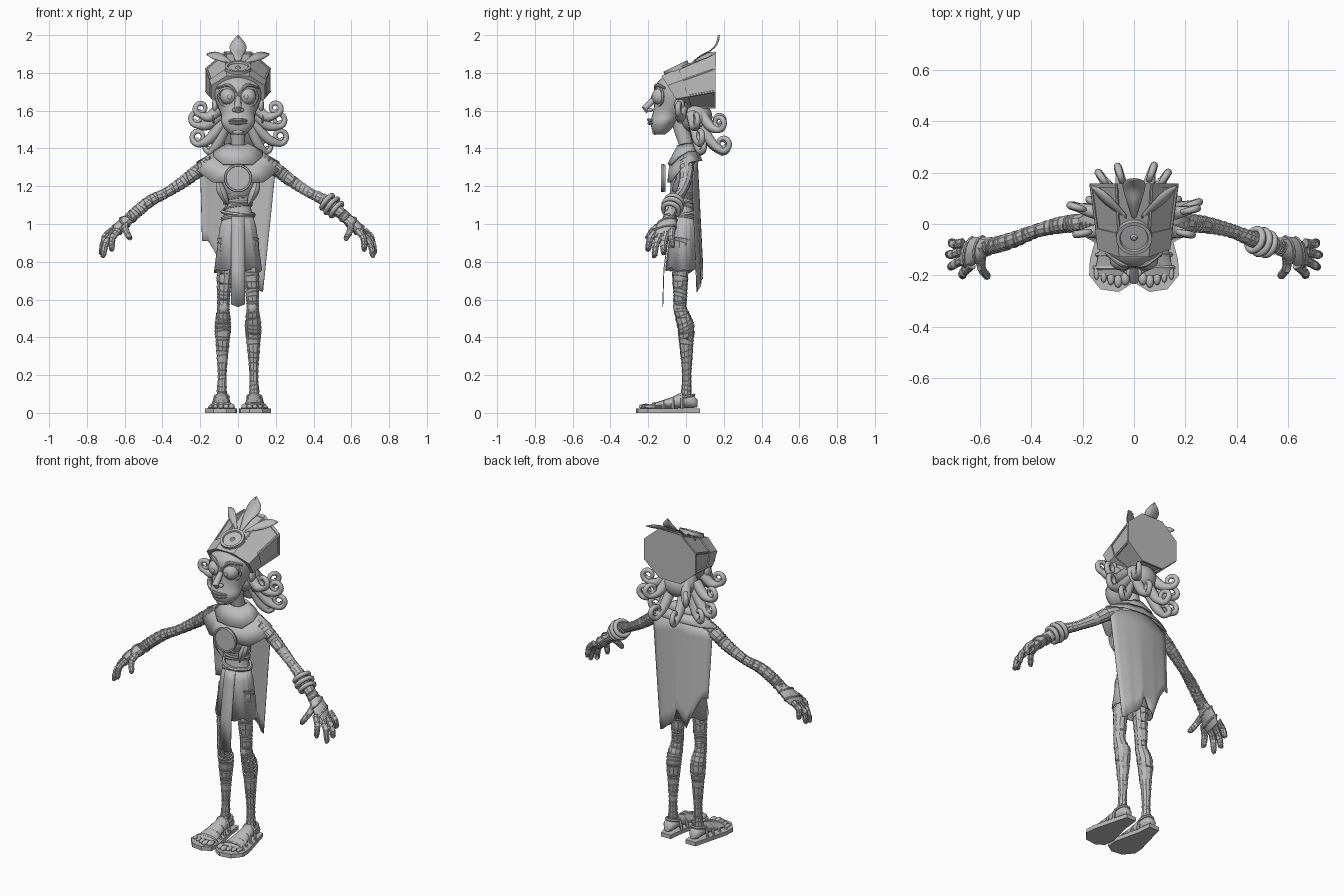
import bpy, bmesh, math, random
from mathutils import Vector as V

random.seed(4)
if "Cube" in bpy.data.objects:
    bpy.data.objects.remove(bpy.data.objects["Cube"])

grey = bpy.data.materials.new("clay_grey")
grey.use_nodes = True
grey.diffuse_color = (0.5, 0.5, 0.5, 1)
grey.node_tree.nodes["Principled BSDF"].inputs["Base Color"].default_value = (0.5, 0.5, 0.5, 1)


def finish(name, bm, angle=35, thick=0):
    bmesh.ops.recalc_face_normals(bm, faces=bm.faces)
    me = bpy.data.meshes.new(name)
    bm.to_mesh(me)
    bm.free()
    me.materials.append(grey)
    me.shade_smooth()
    me.set_sharp_from_angle(angle=math.radians(angle))
    ob = bpy.data.objects.new(name, me)
    bpy.context.scene.collection.objects.link(ob)
    if thick:
        mod = ob.modifiers.new("thickness", "SOLIDIFY")
        mod.thickness, mod.offset = thick, 0


def loft(name, rings, closed=True, cap=True, angle=35, thick=0):
    bm = bmesh.new()
    rows = [[bm.verts.new(p) for p in r] for r in rings]
    n = len(rows[0])
    for a, b in zip(rows, rows[1:]):
        for i in range(n if closed else n - 1):
            j = (i + 1) % n
            bm.faces.new((a[i], a[j], b[j], b[i]))
    if closed and cap:
        bm.faces.new(rows[0])
        bm.faces.new(rows[-1])
    finish(name, bm, angle, thick)


def oval(c, a, b, n=12, turn=0):
    ang = [math.tau * (i + turn) / n for i in range(n)]
    return [V(c) + V(a) * math.cos(t) + V(b) * math.sin(t) for t in ang]


def stack(name, rows, n=14, **kw):
    """Horizontal ovals: (z, half width, half depth, centre y)."""
    loft(name, [oval((0, y, z), (rx, 0, 0), (0, ry, 0), n) for z, rx, ry, y in rows], **kw)


def spline(pts, k):
    """Catmull-Rom through tuples of any length."""
    p = [pts[0]] + list(pts) + [pts[-1]]
    out = []
    for i in range(1, len(p) - 2):
        for t in (j / k for j in range(k)):
            out.append(tuple(0.5 * (2 * b + (c - a) * t + (2 * a - 5 * b + 4 * c - d) * t * t
                       + (3 * b - a - 3 * c + d) * t ** 3)
                       for a, b, c, d in zip(*p[i - 1:i + 3])))
    return out + [tuple(pts[-1])]


def tube(name, pts, n=8, wrap=0, angle=40):
    """Tube through (x, y, z, radius); wrap adds stepped bandage turns."""
    rings, up = [], V((0.31, 0.9, 0.2))
    for i, p in enumerate(pts):
        a, b = pts[max(i - 1, 0)], pts[min(i + 1, len(pts) - 1)]
        d = (V(b[:3]) - V(a[:3])).normalized()
        side = d.cross(up).normalized()
        up = side.cross(d).normalized()
        tilt = d * random.uniform(-0.3, 0.3) * p[3] if wrap else V()
        for f in ((1 - wrap, 1 + wrap) if wrap else (1,)):
            off = d * (f - 1) * 0.02
            rings.append(oval(V(p[:3]) + off, side * p[3] * f + tilt, up * p[3] * f - tilt, n))
    loft(name, rings, angle=angle)


def ball(name, c, r, seg=16):
    bm = bmesh.new()
    bmesh.ops.create_uvsphere(bm, u_segments=seg, v_segments=seg // 2 + 2, radius=1)
    bmesh.ops.scale(bm, vec=r, verts=bm.verts)
    bmesh.ops.translate(bm, vec=c, verts=bm.verts)
    finish(name, bm, 60)


def hoop(name, c, a, b, r, n=20, m=6):
    """Closed ring with axes a and b."""
    axis = V(a).cross(V(b)).normalized()
    path = oval(c, a, b, n)
    rows = [oval(p, (p - V(c)).normalized() * r, axis * r, m) for p in path + path[:1]]
    loft(name, rows, cap=False, angle=50)


# head, chin to crown: z, half width, front y, back y
face = [(1.475, .038, -.165, -.11), (1.5, .068, -.18, -.08), (1.54, .09, -.188, -.05),
        (1.58, .09, -.178, -.01), (1.62, .107, -.17, .05), (1.68, .126, -.168, .08),
        (1.735, .122, -.162, .08), (1.775, .085, -.125, .06)]
stack("head", [(z, w, (b - f) / 2, (f + b) / 2) for z, w, f, b in spline(face, 3)], 24, angle=60)
tube("neck", [(0, .015, 1.34, .05), (0, 0, 1.42, .037), (0, -.04, 1.56, .045)], 12)
tube("nose", [(0, -.16, 1.67, .014), (0, -.19, 1.64, .018), (0, -.217, 1.615, .019), (0, -.20, 1.595, .014)], 10)
for name, z, y in (("upper_lip", 1.55, -.192), ("lower_lip", 1.534, -.19)):
    tube(name, spline([(-.066, -.145, 1.54, .004), (-.025, y, z, .008), (.025, y, z, .008), (.066, -.145, 1.54, .004)], 5))
ball("chin", (0, -.165, 1.49), (.03, .014, .018))
for s, side in ((1, "left"), (-1, "right")):
    ball(side + "_eye", (s * .050, -.138, 1.675), (.045, .043, .045), 20)
    ball(side + "_pupil", (s * .044, -.180, 1.672), (.012, .005, .012), 12)
    hoop(side + "_eyelid", (s * .054, -.144, 1.675), (.049, s * .022, 0), (0, 0, .05), .007)
    tube(side + "_brow", spline([(s * .012, -.163, 1.70, .006), (s * .05, -.156, 1.735, .010), (s * .11, -.112, 1.72, .006)], 6))
    ball(side + "_nostril", (s * .018, -.19, 1.603), (.014, .016, .011), 10)
    ball(side + "_ear", (s * .122, -.035, 1.63), (.016, .028, .038), 12)
    hoop(side + "_earring", (s * .13, -.03, 1.565), (0, .02, 0), (0, 0, .028), .005, 14)

# flared eight-sided crown pointing backwards
base = (V((0, -.07, 1.70)), V((.135, 0, 0)), V((0, -.048, .083)))
back = (V((0, .155, 1.762)), V((.168, 0, 0)), V((0, 0, .145)))


def crown_ring(t, grow=1.0):
    c, a, b = (p.lerp(q, t) for p, q in zip(base, back))
    return oval(c, a * 1.08 * grow, b * 1.08 * grow, 8, .5)


loft("crown", [crown_ring(0), crown_ring(1)], angle=20)
loft("crown_headband", [crown_ring(-.03, 1), crown_ring(-.03, 1.06), crown_ring(.3, 1.05), crown_ring(.3, .98)], angle=20)
loft("crown_back_rim", [crown_ring(.95, .99), crown_ring(.95, 1.03), crown_ring(1.01, 1.03), crown_ring(1.01, .97)], angle=20)
for p, q in zip(crown_ring(.28), crown_ring(1)):
    tube("crown_rib", [(*p, .007), (*q, .007)], 6)

# round medallion on the crown
n, u = V((0, -.43, .9)), V((0, .9, .43))
mid = V((0, -.05, 1.822))
rows = [(-.02, .07), (.016, .07), (.016, .056), (.006, .053), (.006, .014), (.014, .008)]
loft("crown_medallion", [oval(mid + n * h, (r, 0, 0), u * r, 24) for h, r in rows])


def feather(name, pts, side, width):
    rows = []
    path = spline(pts, 5)
    for i, p in enumerate(path):
        t = i / (len(path) - 1)
        w = V(side) * width * (.2 + .8 * math.sin(math.pi * t ** 1.3)) * (1 - t ** 8)
        rows.append((V(p) - w, V(p) + V((0, -.008, -.004)), V(p) + w))
    loft(name, rows, closed=False, thick=.005)


feather("middle_feather", [(0, .03, 1.85), (0, .085, 1.895), (0, .14, 1.925), (0, .168, 1.96), (0, .178, 2.0)], (1, 0, 0), .045)
for s in (1, -1):
    feather("side_feather", [(s * .03, .03, 1.85), (s * .1, .09, 1.885), (s * .165, .15, 1.90)], (s * -.3, .6, .7), .028)


# curled locks: root, curl centre, curl radius
def lock(name, root, c, r):
    root, c = V(root), V(c) + V((random.uniform(-.008, .008) for _ in range(3)))
    out = V((c.x, c.y, 0)).normalized()
    start = c - V((0, 0, r))
    bend = root.lerp(start, .55) - V((0, 0, .025))
    pts = spline([(*root, .030), (*bend, .027), (*start, .018)], 5)[:-1]
    for i in range(21):
        a = -math.pi / 2 + i * math.tau * 1.2 / 20
        rr = r * (1 - .6 * i / 20)
        pts.append((*(c + out * rr * math.cos(a) + V((0, 0, rr * math.sin(a)))), .017 - .009 * i / 20))
    tube(name, pts, 8, angle=60)


for s in (1, -1):
    for root, c, r in (((.10, -.02, 1.61), (.20, -.03, 1.615), .036), ((.09, .03, 1.58), (.22, .06, 1.555), .038),
                       ((.08, .04, 1.54), (.215, .07, 1.46), .040), ((.06, .04, 1.53), (.15, .08, 1.42), .036),
                       ((.05, .07, 1.6), (.12, .18, 1.54), .038), ((.04, .06, 1.55), (.06, .19, 1.42), .040)):
        lock("hair_lock", (s * root[0], *root[1:]), (s * c[0], *c[1:]), r)
ball("hair_base", (0, .05, 1.565), (.10, .09, .085))

# torso with waist wraps and belt
stack("torso", spline([(1.0, .085, .058, -.01), (1.08, .07, .048, -.005), (1.14, .074, .05, -.005),
                       (1.2, .1, .066, -.015), (1.29, .135, .066, -.01), (1.375, .08, .045, .005)], 3), 16)
for i in range(4):
    t = random.uniform(-.012, .012)
    hoop("waist_wrap", (0, -.005, 1.09 + i * .022), (.07 + i * .002, 0, t), (0, .049 + i * .001, -t), .008)
for z, t in ((1.035, .01), (1.058, -.008)):
    hoop("belt", (0, -.008, z), (.082, 0, t), (0, .06, -t), .011, 24)
for s in (1, -1):
    feather("chest_flap", [(s * .105, -.05, 1.25), (s * .09, -.075, 1.18), (s * .055, -.06, 1.1)], (1, 0, 0), .025)


# faceted collar in two tiers
def collar_ring(rx, ry, y, z, front, rear):
    out = []
    for p in oval((0, y, z), (rx, 0, 0), (0, ry, 0), 10, .5):
        k = (p.y - y) / ry
        p.z -= front * min(1, -1.3 * k) if k < 0 else rear * k
        out.append(p)
    return out


loft("collar", [collar_ring(.05, .045, .005, 1.425, .01, 0), collar_ring(.135, .08, -.013, 1.385, .07, 0)], cap=False, angle=5, thick=.012)
loft("shoulder_cape", [collar_ring(.127, .075, -.011, 1.383, .07, 0), collar_ring(.228, .09, -.006, 1.325, .105, -.01)], cap=False, angle=5, thick=.006)
loft("chest_medallion", [oval((0, y, 1.243), (r, 0, 0), (0, 0, r), 28) for y, r in
                         ((-.108, .07), (-.122, .075), (-.132, .072), (-.132, .064), (-.128, .062))])

# ragged cape
hem = [.91, .91, .86, .79, .71, .75, .81, .73, .70, .69, .67, .65, .64]
rows = []
for j in range(9):
    v, row = j / 8, []
    for i, h in enumerate(hem):
        w = i / 6 - 1
        top = 1.345 - .045 * w * w
        x = w * (.2 - v * (.068 if w > 0 else .01))
        row.append(V((x, .06 + .027 * v - .03 * w * w + .004 * math.sin(i * 2.1) * v, top + (h - top) * v)))
    rows.append(row)
loft("cape", rows, closed=False, thick=.004, angle=25)

# skirt and front panel
skirt = [oval((0, y, z), (rx, 0, 0), (0, ry, 0), 16) for z, rx, ry, y in
         ((1.04, .078, .058, -.008), (.98, .095, .07, -.01), (.76, .125, .093, -.015))]
for p in skirt[-1]:
    p.z += random.uniform(-.02, .012)
loft("skirt", skirt, cap=False, angle=15, thick=.005)
panel = [(1.04, .034, -.072), (.98, .036, -.086), (.76, .038, -.116), (.575, .037, -.122)]
loft("front_panel", [[(-w, y, z), (0, y - .002, z - .015 * (z < .6)), (w, y, z)] for z, w, y in panel], closed=False, thick=.003)

for s, side in ((1, "left"), (-1, "right")):
    def m(*pts):
        return [(s * p[0], *p[1:]) for p in pts]

    # bandaged leg
    tube(side + "_leg", spline(m((.06, -.015, .92, .05), (.07, -.03, .75, .043), (.076, -.03, .63, .036), (.078, -.03, .55, .034),
         (.08, -.002, .46, .044), (.082, .002, .36, .036), (.084, .004, .2, .024), (.086, .0, .08, .03)), 5), 10, .06, 25)
    ball(side + "_knee", (s * .077, -.05, .56), (.026, .018, .035), 10)

    # foot and sandal
    sole = m((.05, .075), (.115, .075), (.135, 0), (.172, -.14), (.175, -.2), (.13, -.255), (.06, -.265), (.012, -.235), (.005, -.17), (.04, -.02))
    loft(side + "_sole", [[(x, y, z) for x, y in sole] for z in (0, .024)])
    rows = ((.06, .02, .02, .05), (.04, .036, .033, .06), (-.02, .037, .042, .068), (-.08, .045, .03, .052), (-.15, .058, .018, .04), (-.2, .062, .01, .032))
    loft(side + "_foot", [oval((s * (.086 + .02 * rx), y, z), (rx, 0, 0), (0, 0, rz), 12) for y, rx, rz, z in rows], angle=50)
    for i in range(5):
        big = .020 - i * .002
        ball("toe", (s * (.034 + i * .028), -.222 + .010 * abs(i - 1), .033), (big * .9, .028, big * .8), 10)
    for y, w, h in ((-.17, .066, .045), (-.12, .056, .055), (-.07, .05, .07), (-.02, .045, .09)):
        tube("sandal_strap", spline(m((.088 - w, y, .02, .009), (.088 - w * .6, y, h, .009), (.088 + w * .6, y, h, .009), (.088 + w, y, .02, .009)), 4), 6)
    hoop("heel_strap", (s * .086, .0, .085), (.036, 0, 0), (0, .042, .01), .008, 16)

    # bandaged arm
    tube(side + "_arm", spline(m((.13, .0, 1.325, .038), (.2, .003, 1.29, .037), (.28, -.003, 1.23, .033), (.38, -.027, 1.165, .027),
         (.46, -.058, 1.125, .031), (.53, -.08, 1.07, .032), (.58, -.092, 1.025, .03)), 5), 10, .06, 25)

    # wrapped hand
    across, deep = V((s * -.15, .95, .2)), V((s * .75, 0, .65))
    palm = ((.565, -.088, 1.035, .034, .028), (.60, -.10, 1.01, .054, .032), (.64, -.112, .97, .063, .030), (.665, -.117, .94, .052, .020))
    loft(side + "_palm", [oval((s * x, y, z), across * a, deep * b, 10) for x, y, z, a, b in palm])
    for x, y, z, a, b in palm[:3]:
        hoop(side + "_palm_wrap", (s * x, y, z), across * a, deep * b, .006, 14)
    for name, k, tip in (("index", (.635, -.160, .965), (.672, -.205, .86)), ("middle", (.655, -.132, .95), (.72, -.17, .825)),
                         ("ring", (.668, -.105, .95), (.728, -.12, .84)), ("little", (.668, -.075, .965), (.715, -.07, .88)),
                         ("thumb", (.595, -.12, 1.0), (.572, -.21, .92))):
        a, b = V(k), V(tip)
        c = a.lerp(b, .5) + V((.012, -.006, .01))
        tube(side + "_" + name + "_finger", spline(m((*a, .019), (*c, .0175), (*a.lerp(b, .9), .015), (*b, .007)), 3), 8, .06)

# bangles on the left forearm
d = V((.72, -.25, -.6)).normalized()
a = d.cross(V((0, 1, 0))).normalized()
for k, r in ((0, .044), (.033, .048), (.066, .043)):
    hoop("bangle", V((.472, -.062, 1.117)) + d * k, a * r, d.cross(a) * r, .013, 18, 8)
